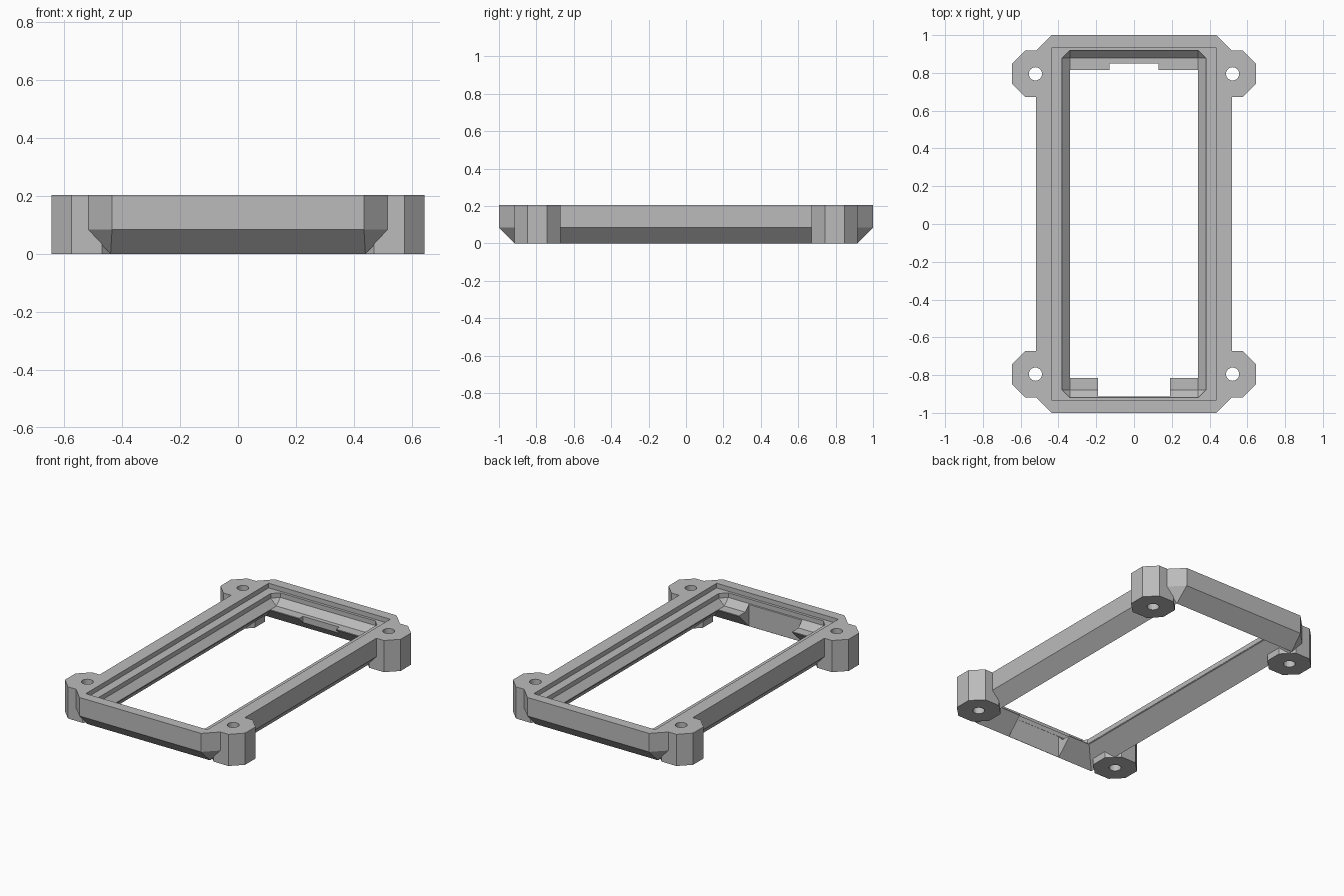
import bpy, bmesh, math

cube = bpy.data.objects.get("Cube")
if cube:
    bpy.data.objects.remove(cube, do_unlink=True)

H = 0.205
grey = bpy.data.materials.new("plain grey")
grey.use_nodes = True
grey.diffuse_color = (0.5, 0.5, 0.5, 1)
grey.node_tree.nodes["Principled BSDF"].inputs["Base Color"].default_value = (0.5, 0.5, 0.5, 1)


def ring(hx, hy, c, z, cx=0, cy=0):
    """Rectangle with corners clipped by c."""
    pts = []
    for sx, sy in ((1, 1), (-1, 1), (-1, -1), (1, -1)):
        pair = [(hx, hy - c), (hx - c, hy)]
        if sx * sy < 0:
            pair.reverse()
        pts += [(cx + sx * x, cy + sy * y, z) for x, y in pair]
    return pts


def loft(name, rings):
    """Closed solid through a stack of rings, lowest first."""
    bm = bmesh.new()
    loops = [[bm.verts.new(p) for p in r] for r in rings]
    n = len(loops[0])
    for a, b in zip(loops, loops[1:]):
        for i in range(n):
            j = (i + 1) % n
            bm.faces.new((a[i], a[j], b[j], b[i]))
    bm.faces.new(loops[0][::-1])
    bm.faces.new(loops[-1])
    bmesh.ops.remove_doubles(bm, verts=bm.verts, dist=1e-5)
    bmesh.ops.recalc_face_normals(bm, faces=bm.faces)
    me = bpy.data.meshes.new(name)
    bm.to_mesh(me)
    bm.free()
    me.materials.append(grey)
    ob = bpy.data.objects.new(name, me)
    bpy.context.collection.objects.link(ob)
    return ob


def box(name, x, y0, y1, z0, z1):
    cy, hy = (y0 + y1) / 2, (y1 - y0) / 2
    return loft(name, [ring(x, hy, 0, z, 0, cy) for z in (z0, z1)])


def combine(target, tool, op):
    """Apply one boolean and drop the tool."""
    tool.hide_render = True
    mod = target.modifiers.new(op, 'BOOLEAN')
    mod.operation, mod.object, mod.solver = op, tool, 'EXACT'
    bpy.context.view_layer.objects.active = target
    bpy.ops.object.modifier_apply(modifier=mod.name)
    bpy.data.objects.remove(tool, do_unlink=True)


# Outer body with clipped corners and bevelled underside
frame = loft("bezel_frame", [ring(0.44, 0.915, 0, 0), ring(0.52, 1, 0.085, 0.085),
                             ring(0.52, 1, 0.085, H)])

# Opening: flared underside, straight throat, flared seat
cuts = [
    loft("underside_flare", [ring(0.45, 0.925, 0, -0.01), ring(0.34, 0.815, 0, 0.1)]),
    loft("throat", [ring(0.34, 0.815, 0, z) for z in (0.05, 0.15)]),
    loft("seat", [ring(0.34, 0.878, 0, 0.105), ring(0.38, 0.918, 0.04, 0.145),
                  ring(0.38, 0.918, 0.04, H + 0.1)]),
    box("front_notch", 0.19, -0.914, -0.7, -0.1, 0.15),
    box("back_notch", 0.13, 0.7, 0.85, -0.1, 0.15),
]
for c in cuts:
    combine(frame, c, 'DIFFERENCE')

# Octagonal screw posts at the four corners
corners = [(sx * 0.522, sy * 0.795) for sx in (1, -1) for sy in (1, -1)]
for x, y in corners:
    post = loft("screw_post", [ring(0.123, 0.123, 0.07, z, x, y) for z in (0, H)])
    combine(frame, post, 'UNION')

# Rim recess, then screw holes
combine(frame, loft("rim_recess", [ring(0.435, 0.935, 0, z) for z in (0.175, H + 0.1)]), 'DIFFERENCE')
for x, y in corners:
    circle = [(x + 0.035 * math.cos(a), y + 0.035 * math.sin(a))
              for a in (i * math.tau / 24 for i in range(24))]
    hole = loft("screw_hole", [[(px, py, z) for px, py in circle] for z in (-0.1, H + 0.1)])
    combine(frame, hole, 'DIFFERENCE')
